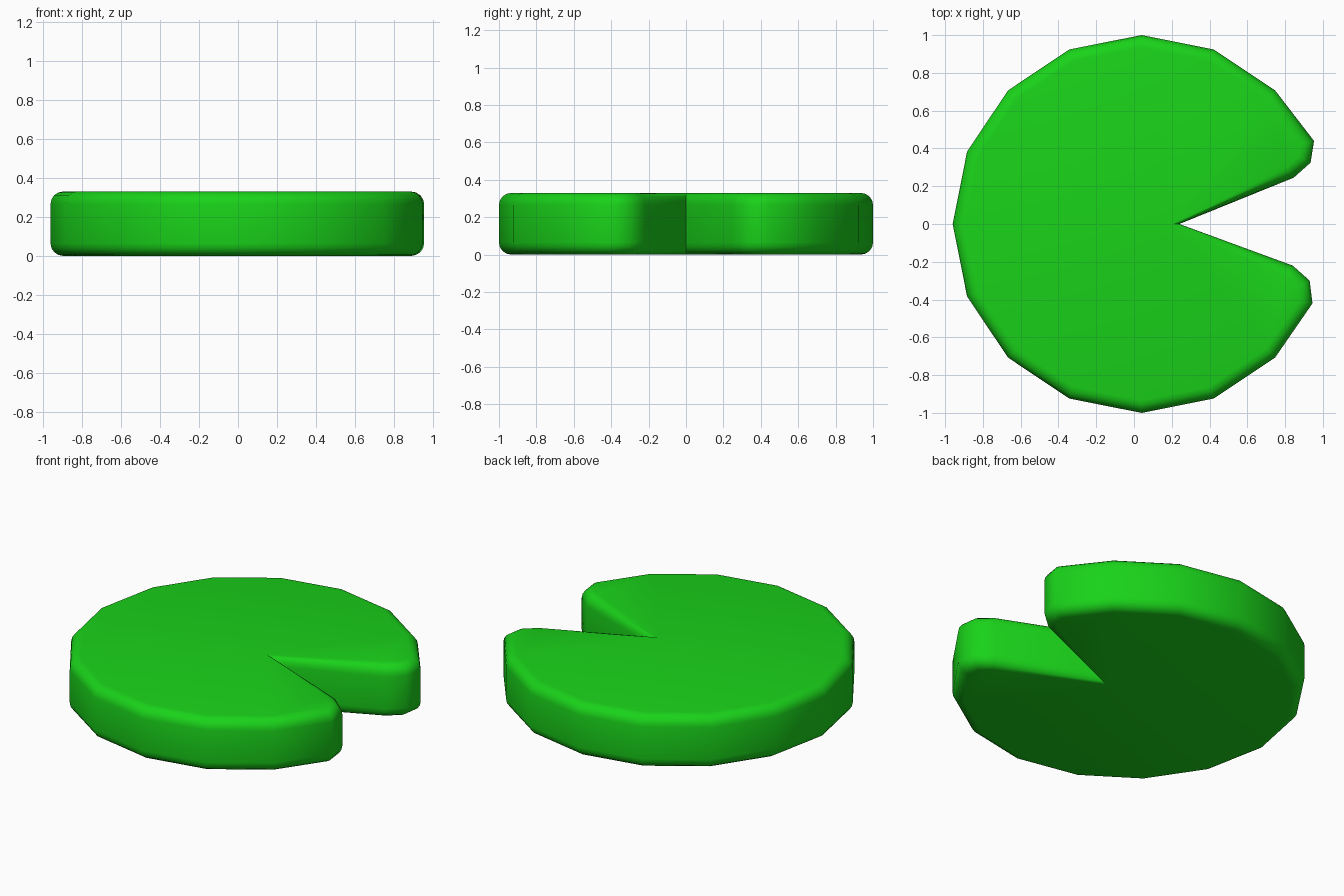
import bpy, bmesh, math
from mathutils import Vector

if "Cube" in bpy.data.objects:
    bpy.data.objects.remove(bpy.data.objects["Cube"])

H, R, STEPS = 0.33, 0.065, 4

# Outline, counter-clockwise: notch tip, upper lobe, 16-sided rim, lower lobe
tip = Vector((0.24, 0.0))
upper = [Vector(p) for p in ((0.845, 0.245), (0.935, 0.325), (0.953, 0.44))]
rim = [Vector((0.04 + math.cos(math.radians(22.5 * i)), math.sin(math.radians(22.5 * i))))
       for i in range(2, 15)]
lower = [Vector(p) for p in ((0.945, -0.42), (0.93, -0.30), (0.84, -0.22))]
outline = [tip] + upper + rim + lower
n = len(outline)


def inward(i):
    """Mitred inward direction at an outline corner; the notch tip stays short."""
    if i == 0:
        return Vector((-0.9, 0.0))
    a = (outline[i] - outline[i - 1]).normalized()
    b = (outline[(i + 1) % n] - outline[i]).normalized()
    na, nb = Vector((-a.y, a.x)), Vector((-b.y, b.x))
    return (na + nb) / (1 + na.dot(nb))


# Rounded edge profile from the bottom to the top: (inset, height)
quarter = [(R * (1 - math.cos(t)), R * (1 - math.sin(t)))
           for t in (math.pi / 2 * k / STEPS for k in range(STEPS + 1))]
profile = quarter[::-1] + [(d, H - z) for d, z in quarter]

# Loft the rings and cap both ends
bm = bmesh.new()
rings = []
for d, z in profile:
    points = [outline[i] + inward(i) * d for i in range(n)]
    rings.append([bm.verts.new((p.x, p.y, z)) for p in points])
for lo, hi in zip(rings, rings[1:]):
    for i in range(n):
        j = (i + 1) % n
        bm.faces.new((lo[i], lo[j], hi[j], hi[i]))
bm.faces.new(rings[-1])
bm.faces.new(rings[0][::-1])
bmesh.ops.triangulate(bm, faces=[f for f in bm.faces if len(f.verts) > 4])
bmesh.ops.recalc_face_normals(bm, faces=bm.faces)
mesh = bpy.data.meshes.new("lily_pad")
bm.to_mesh(mesh)
bm.free()

pad = bpy.data.objects.new("lily_pad", mesh)
bpy.context.collection.objects.link(pad)
green = bpy.data.materials.new("leaf_green")
green.diffuse_color = (0.01, 0.65, 0.01, 1)
green.use_nodes = True
green.node_tree.nodes["Principled BSDF"].inputs["Base Color"].default_value = green.diffuse_color
mesh.materials.append(green)

# Smooth rim, sharp notch crease
bpy.context.view_layer.objects.active = pad
pad.select_set(True)
bpy.ops.object.shade_smooth_by_angle(angle=math.radians(50))
